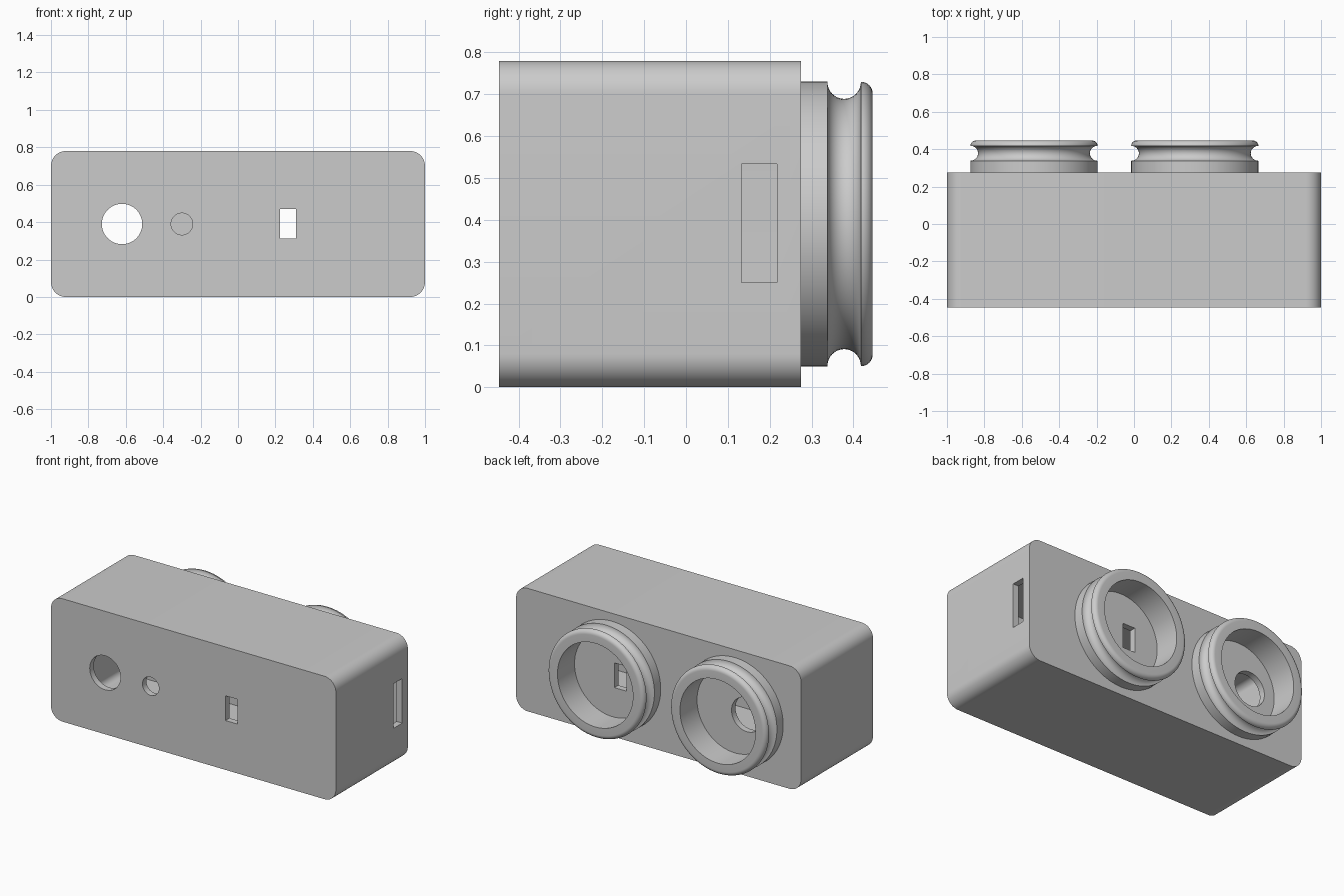
import bpy, bmesh
from math import sin, cos, pi, radians
from mathutils import Matrix

if "Cube" in bpy.data.objects:
    bpy.data.objects.remove(bpy.data.objects["Cube"])

grey = bpy.data.materials.new("light_grey")
grey.use_nodes = True
GREY = (0.6, 0.6, 0.6, 1)
grey.diffuse_color = GREY
grey.node_tree.nodes["Principled BSDF"].inputs["Base Color"].default_value = GREY

FRONT, BACK, MID, WALL = -0.447, 0.275, 0.39, 0.04


def finish(name, bm):
    bmesh.ops.recalc_face_normals(bm, faces=bm.faces)
    mesh = bpy.data.meshes.new(name)
    bm.to_mesh(mesh)
    bm.free()
    mesh.materials.append(grey)
    obj = bpy.data.objects.new(name, mesh)
    bpy.context.collection.objects.link(obj)
    return obj


def smooth(obj):
    bpy.ops.object.select_all(action="DESELECT")
    obj.select_set(True)
    bpy.context.view_layer.objects.active = obj
    bpy.ops.object.shade_smooth_by_angle(angle=radians(30))


def rounded_box(name, half_w, half_h, radius, y0, y1, steps=12):
    """Rounded rectangle in the xz plane, extruded along y."""
    bm = bmesh.new()
    verts = []
    corners = [(1, 1), (-1, 1), (-1, -1), (1, -1)]
    for q, (sx, sz) in enumerate(corners):
        for i in range(steps + 1):
            a = (q + i / steps) * pi / 2
            verts.append(bm.verts.new((sx * (half_w - radius) + radius * cos(a), y0,
                                       MID + sz * (half_h - radius) + radius * sin(a))))
    face = bm.faces.new(verts)
    new = bmesh.ops.extrude_face_region(bm, geom=[face])["geom"]
    bmesh.ops.translate(bm, vec=(0, y1 - y0, 0),
                        verts=[v for v in new if isinstance(v, bmesh.types.BMVert)])
    return finish(name, bm)


def box(name, x0, x1, y0, y1, z0, z1):
    bm = bmesh.new()
    bmesh.ops.create_cube(bm, size=1)
    bmesh.ops.scale(bm, vec=(x1 - x0, y1 - y0, z1 - z0), verts=bm.verts)
    bmesh.ops.translate(bm, vec=((x0 + x1) / 2, (y0 + y1) / 2, (z0 + z1) / 2), verts=bm.verts)
    return finish(name, bm)


def rod(name, x, radius, y0, y1):
    bm = bmesh.new()
    bmesh.ops.create_cone(bm, cap_ends=True, segments=64, radius1=radius,
                          radius2=radius, depth=y1 - y0)
    bmesh.ops.rotate(bm, matrix=Matrix.Rotation(pi / 2, 3, "X"), verts=bm.verts)
    bmesh.ops.translate(bm, vec=(x, (y0 + y1) / 2, MID), verts=bm.verts)
    return finish(name, bm)


def cut(target, cutter):
    mod = target.modifiers.new("cut", "BOOLEAN")
    mod.operation = "DIFFERENCE"
    mod.solver = "EXACT"
    mod.object = cutter
    bpy.context.view_layer.objects.active = target
    bpy.ops.object.modifier_apply(modifier=mod.name)
    bpy.data.objects.remove(cutter)


# Hollow case with openings
case = rounded_box("case", 1.0, MID, 0.08, FRONT, BACK)
cut(case, rounded_box("cavity", 1 - WALL, MID - WALL, 0.08 - WALL, FRONT + WALL, BACK - WALL))
cut(case, rod("round_opening", -0.62, 0.108, -0.6, 0.4))
cut(case, rod("small_opening", -0.30, 0.058, -0.6, 0))
cut(case, box("window_opening", 0.225, 0.31, -0.6, 0.4, 0.313, 0.47))
cut(case, box("side_slot", 0.8, 1.2, 0.133, 0.218, 0.25, 0.533))
smooth(case)

# Grooved collar profile as (radius, y): base, round groove, rounded lip, bore
OUTER, BORE, TIP = 0.34, 0.265, 0.446
profile = [(BORE, BACK), (OUTER, BACK)]
for i in range(17):
    a = pi * i / 16
    profile.append((OUTER - 0.041 * sin(a), 0.378 - 0.04 * cos(a)))
for i in range(1, 9):
    a = pi / 2 * i / 8
    profile.append((OUTER - 0.028 * (1 - cos(a)), 0.418 + 0.028 * sin(a)))
profile.append((BORE, TIP))


def collar(name, x, segments=96):
    bm = bmesh.new()
    rings = []
    for s in range(segments):
        a = 2 * pi * s / segments
        rings.append([bm.verts.new((x + r * cos(a), y, MID + r * sin(a))) for r, y in profile])
    n = len(profile)
    for s in range(segments):
        p, q = rings[s], rings[(s + 1) % segments]
        for i in range(n):
            j = (i + 1) % n
            bm.faces.new((p[i], p[j], q[j], q[i]))
    smooth(finish(name, bm))


collar("left_collar", 0.325)
collar("right_collar", -0.535)
